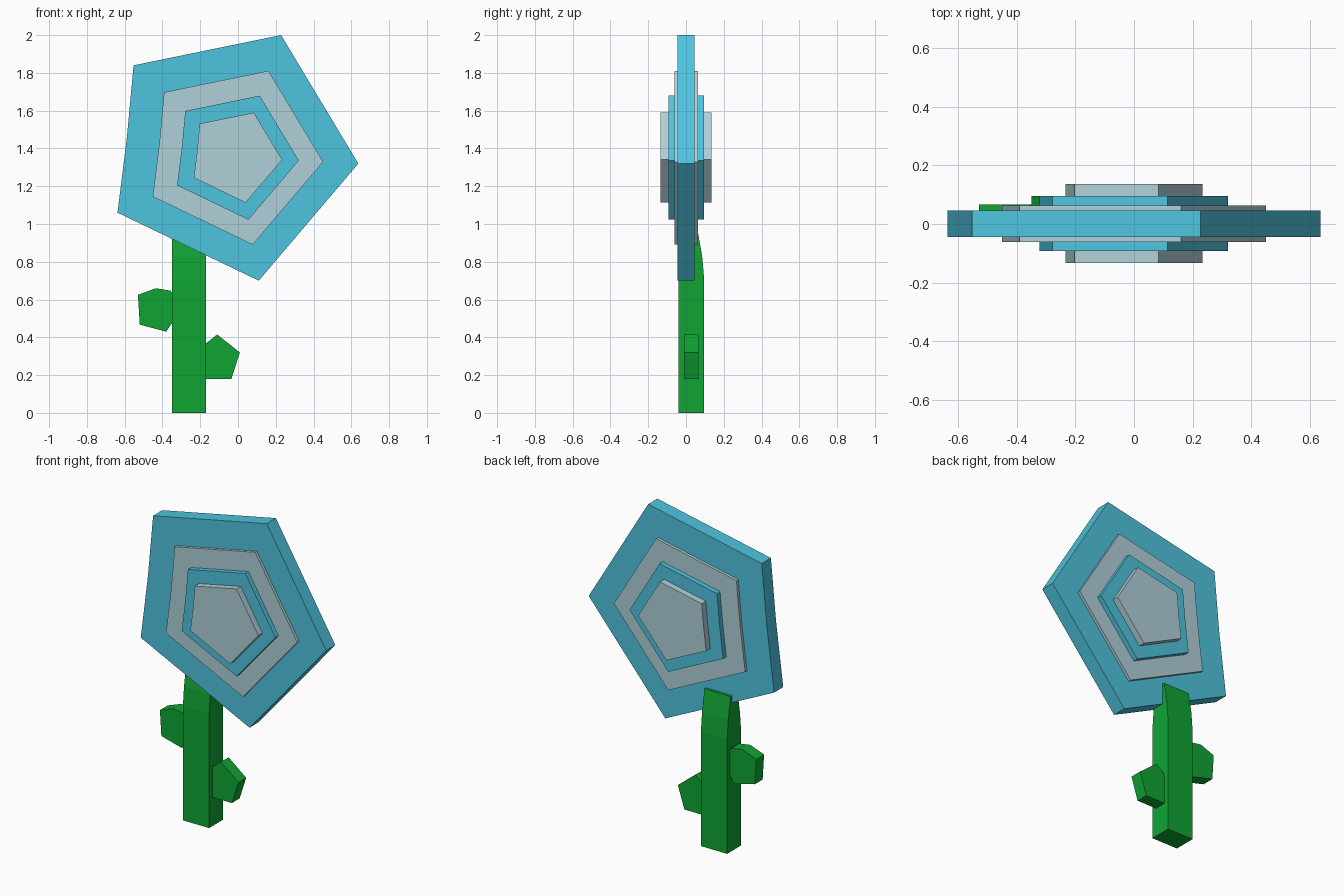
import bpy, bmesh
from mathutils import Vector

if "Cube" in bpy.data.objects:
    bpy.data.objects.remove(bpy.data.objects["Cube"])


def material(name, rgb):
    m = bpy.data.materials.new(name)
    m.diffuse_color = (*rgb, 1)
    m.use_nodes = True
    m.node_tree.nodes["Principled BSDF"].inputs["Base Color"].default_value = m.diffuse_color
    return m


TEAL = material("teal", (0.076, 0.55, 0.73))
PALE = material("pale_blue", (0.43, 0.63, 0.69))
GREEN = material("green", (0.005, 0.376, 0.034))


def prism(name, profile, offset, mat):
    """Extrude a closed 3D profile along an offset vector."""
    bm = bmesh.new()
    face = bm.faces.new([bm.verts.new(p) for p in profile])
    new = bmesh.ops.extrude_face_region(bm, geom=[face])["geom"]
    bmesh.ops.translate(bm, vec=Vector(offset),
                        verts=[v for v in new if isinstance(v, bmesh.types.BMVert)])
    bmesh.ops.recalc_face_normals(bm, faces=bm.faces)
    mesh = bpy.data.meshes.new(name)
    bm.to_mesh(mesh)
    bm.free()
    mesh.materials.append(mat)
    obj = bpy.data.objects.new(name, mesh)
    bpy.context.collection.objects.link(obj)
    return obj


def plate(name, xz, y0, y1, mat):
    return prism(name, [(x, y0, z) for x, z in xz], (0, y1 - y0, 0), mat)


# Flower head: one lopsided pentagon, shrunk and thickened layer by layer
PETAL = [(0.228, 2.0), (0.637, 1.32), (0.11, 0.70), (-0.638, 1.06),
         (-0.588, 1.46), (-0.553, 1.84)]
CZ = 1.352
layers = [("outer_petals", 1.0, 0.045, TEAL), ("middle_petals", 0.708, 0.063, PALE),
          ("inner_petals", 0.505, 0.094, TEAL), ("flower_centre", 0.367, 0.135, PALE)]
for name, s, half, mat in layers:
    xz = [(x * s, CZ + (z - CZ) * s) for x, z in PETAL]
    plate(name, xz, -half + 0.001, half + 0.001, mat)

# Stem: square bar whose front and back curve inwards near the top
MID = 0.0275
side = [(0.0685, 0.0), (0.0685, 0.71), (0.058, 0.83), (0.034, 0.965)]
yz = [(MID + w, z) for w, z in side] + [(MID - w, z) for w, z in reversed(side)]
prism("stem", [(-0.35, y, z) for y, z in yz], (0.18, 0, 0), GREEN)

# Leaves on either side of the stem
plate("right_leaf", [(-0.035, 0.18), (0.01, 0.32), (-0.11, 0.415),
                     (-0.23, 0.32), (-0.185, 0.18)], -0.01, 0.066, GREEN)
plate("left_leaf", [(-0.53, 0.625), (-0.435, 0.66), (-0.357, 0.647),
                    (-0.30, 0.55), (-0.38, 0.43), (-0.52, 0.467)], -0.01, 0.067, GREEN)
